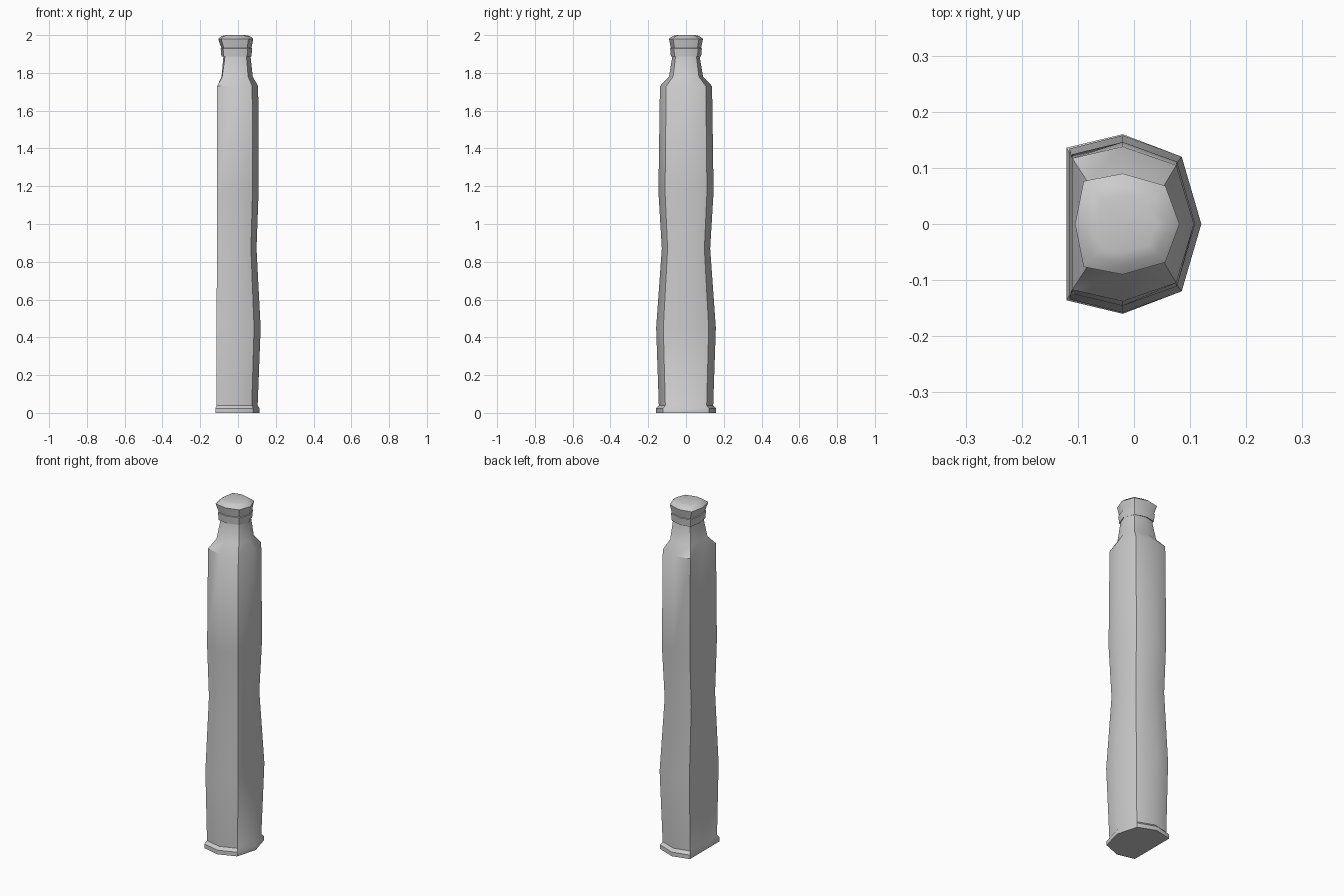
import bpy, bmesh

if "Cube" in bpy.data.objects:
    bpy.data.objects.remove(bpy.data.objects["Cube"])

CX = -0.02  # widest line of the cross-section


def loft(name, rings):
    """Skin eight-sided rings given as (z, left x, right x, half depth, left corner factor)."""
    bm = bmesh.new()
    loops = []
    for z, xl, xr, h, k in rings:
        side = [(CX + (xl - CX) * k, 0.85 * h), (CX, h), (CX + (xr - CX) * 0.75, 0.76 * h)]
        pts = [(xl, 0)] + [(x, -y) for x, y in side] + [(xr, 0)] + side[::-1]
        loops.append([bm.verts.new((x, y, z)) for x, y in pts])
    for a, b in zip(loops, loops[1:]):
        for i in range(8):
            j = (i + 1) % 8
            bm.faces.new((a[i], a[j], b[j], b[i]))
    bm.faces.new(loops[0][::-1])
    bm.faces.new(loops[-1])
    bmesh.ops.recalc_face_normals(bm, faces=bm.faces[:])
    mesh = bpy.data.meshes.new(name)
    bm.to_mesh(mesh)
    bm.free()
    obj = bpy.data.objects.new(name, mesh)
    bpy.context.collection.objects.link(obj)
    bpy.ops.object.select_all(action='DESELECT')
    obj.select_set(True)
    bpy.context.view_layer.objects.active = obj
    bpy.ops.object.shade_smooth_by_angle(angle=0.72)
    return obj


# waisted body with base flange, shoulder, neck, collar and domed cap
loft("bottle", [
    (0.00, -0.120, 0.114, 0.160, 1.0),
    (0.024, -0.120, 0.114, 0.160, 1.0),
    (0.04, -0.113, 0.104, 0.144, 1.0),
    (0.45, -0.115, 0.120, 0.158, 1.0),
    (0.87, -0.110, 0.098, 0.128, 1.0),
    (1.17, -0.111, 0.109, 0.146, 1.0),
    (1.73, -0.110, 0.107, 0.138, 1.0),
    (1.78, -0.087, 0.078, 0.090, 0.95),
    (1.89, -0.077, 0.066, 0.072, 0.85),
    (1.887, -0.088, 0.071, 0.080, 0.82),
    (1.93, -0.092, 0.075, 0.084, 0.82),
    (1.932, -0.088, 0.071, 0.080, 0.82),
    (1.98, -0.105, 0.081, 0.090, 0.82),
    (1.995, -0.085, 0.063, 0.070, 0.84),
    (2.00, -0.064, 0.040, 0.050, 0.85),
])
